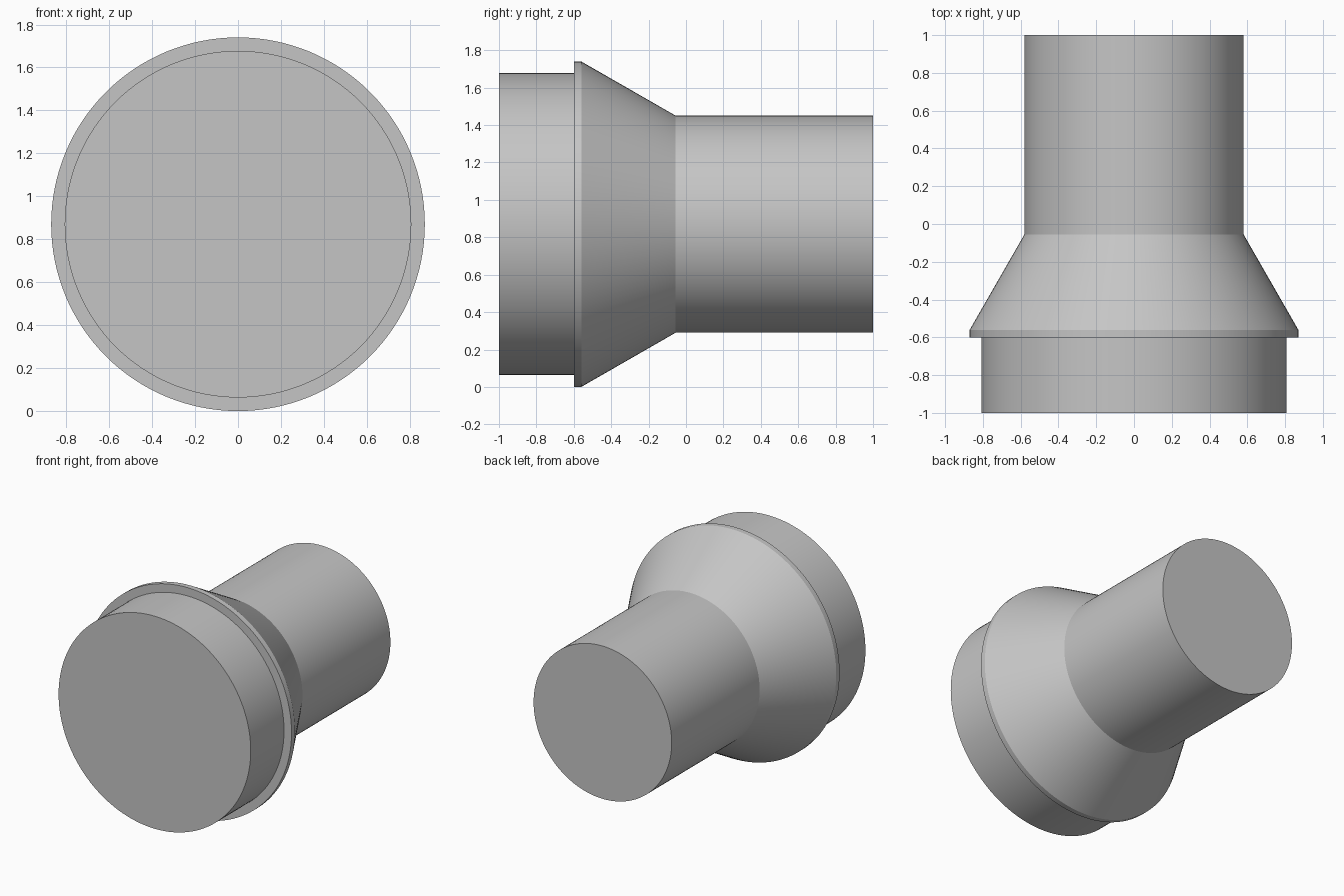
import bpy, bmesh
from math import radians, pi
from mathutils import Matrix, Vector

cube = bpy.data.objects.get("Cube")
if cube:
    bpy.data.objects.remove(cube, do_unlink=True)

SEGMENTS = 128
AXIS_Z = 0.87

# Single grey finish
grey = bpy.data.materials.new("light_grey")
grey.use_nodes = True
colour = (0.56, 0.56, 0.56, 1)
grey.diffuse_color = colour
grey.node_tree.nodes["Principled BSDF"].inputs["Base Color"].default_value = colour

# Outline as (radius, y): wide socket, rim, cone, narrow pipe
profile = [(0, -1), (0.807, -1), (0.807, -0.6), (0.87, -0.6),
           (0.87, -0.56), (0.58, -0.055), (0.58, 1), (0, 1)]

# Revolve the outline round the y axis
bm = bmesh.new()
verts = [bm.verts.new((r, y, 0)) for r, y in profile]
edges = [bm.edges.new(pair) for pair in zip(verts, verts[1:])]
bmesh.ops.spin(bm, geom=verts + edges, cent=(0, 0, 0), axis=(0, 1, 0),
               angle=2 * pi, steps=SEGMENTS, use_merge=False)
bmesh.ops.remove_doubles(bm, verts=bm.verts[:], dist=0.0001)
# Join each end fan into one flat cap
for y in (-1, 1):
    centre = [v for v in bm.verts
              if (v.co - Vector((0, y, 0))).length < 0.001]
    bmesh.ops.dissolve_verts(bm, verts=centre)
bmesh.ops.recalc_face_normals(bm, faces=bm.faces[:])
bmesh.ops.transform(bm, matrix=Matrix.Translation((0, 0, AXIS_Z)), verts=bm.verts[:])

mesh = bpy.data.meshes.new("pipe_reducer")
bm.to_mesh(mesh)
bm.free()
mesh.materials.append(grey)
reducer = bpy.data.objects.new("pipe_reducer", mesh)
bpy.context.collection.objects.link(reducer)

# Smooth round the body, sharp at the steps
bpy.ops.object.select_all(action="DESELECT")
reducer.select_set(True)
bpy.context.view_layer.objects.active = reducer
bpy.ops.object.shade_smooth_by_angle(angle=radians(25))
